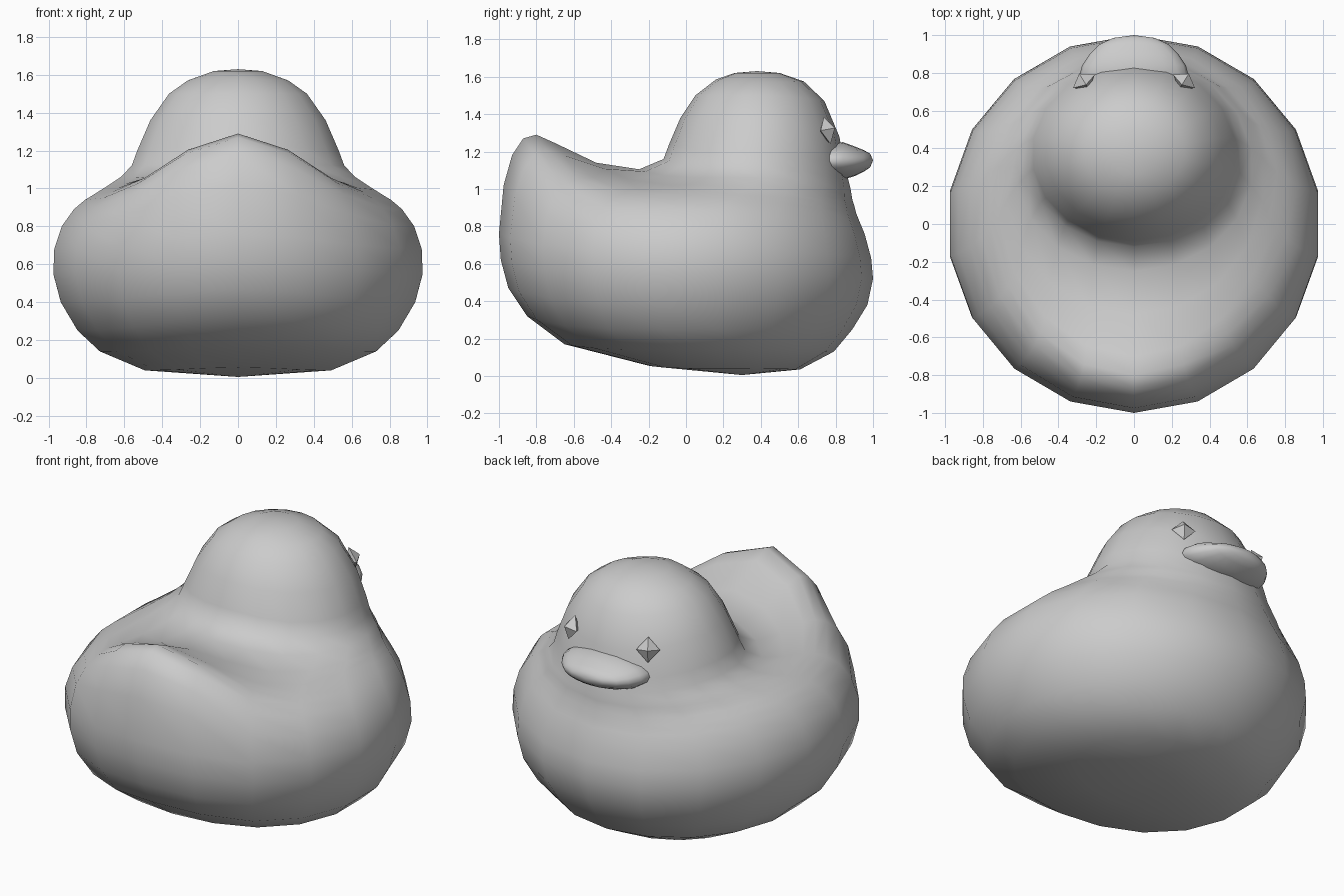
import bpy, bmesh, math
from mathutils import Vector

if "Cube" in bpy.data.objects:
    bpy.data.objects.remove(bpy.data.objects["Cube"])

grey = bpy.data.materials.new("plain grey")
grey.diffuse_color = (0.6, 0.6, 0.6, 1)
grey.use_nodes = True
grey.node_tree.nodes["Principled BSDF"].inputs["Base Color"].default_value = grey.diffuse_color


def finish(name, bm, angle):
    bmesh.ops.recalc_face_normals(bm, faces=bm.faces[:])
    me = bpy.data.meshes.new(name)
    bm.to_mesh(me)
    bm.free()
    me.materials.append(grey)
    ob = bpy.data.objects.new(name, me)
    bpy.context.collection.objects.link(ob)
    bpy.ops.object.select_all(action='DESELECT')
    ob.select_set(True)
    bpy.context.view_layer.objects.active = ob
    if angle:
        bpy.ops.object.shade_smooth_by_angle(angle=math.radians(angle))
    return ob


def loft(bm, rings, start, end):
    # skin closed rings and close both ends with a pole
    rings = [[bm.verts.new(p) for p in r] for r in rings]
    n = len(rings[0])
    for a, b in zip(rings, rings[1:]):
        for i in range(n):
            j = (i + 1) % n
            bm.faces.new((a[i], a[j], b[j], b[i]))
    for ring, pole in ((rings[0], start), (rings[-1], end)):
        p = bm.verts.new(pole)
        for i in range(n):
            bm.faces.new((ring[i], ring[(i + 1) % n], p))


# Body and head in one skin: front y, front z, half width, side z, back y, back z, side y
SECTIONS = [
    (.61, .035, .50, .04, -.20, .055, .20),
    (.79, .13, .74, .14, -.65, .17, .05),
    (.89, .25, .86, .25, -.85, .32, .02),
    (.97, .38, .95, .40, -.95, .47, .0),
    (1.0, .52, .99, .55, -.99, .62, .0),
    (.99, .63, .985, .68, -1.0, .76, .0),
    (.955, .76, .945, .80, -.975, 1.02, .02),
    (.93, .82, .88, .89, -.93, 1.18, .05),
    (.91, .87, .82, .94, -.87, 1.27, .10),
    (.90, .91, .77, .97, -.80, 1.29, .14),
    (.89, .94, .73, .995, -.70, 1.245, .18),
    (.885, .97, .69, 1.02, -.48, 1.14, .24),
    (.88, 1.0, .63, 1.06, -.25, 1.105, .30),
    (.87, 1.04, .57, 1.12, -.12, 1.16, .35),
    (.85, 1.12, .54, 1.20, -.09, 1.24, .37),
    (.82, 1.28, .47, 1.36, -.03, 1.38, .38),
    (.74, 1.47, .37, 1.50, .05, 1.50, .38),
    (.63, 1.575, .27, 1.57, .16, 1.585, .38),
    (.50, 1.62, .13, 1.62, .26, 1.62, .38),
]


def body_ring(yf, zf, rx, zs, yb, zb, cy, n=18):
    pts = []
    for i in range(n):
        t = 2 * math.pi * i / n
        c = math.cos(t)
        y = cy + c * ((yf - cy) if c > 0 else (cy - yb))
        # the back rises to a narrow tail crest
        z = zs + ((zf - zs) * c ** 2 if c > 0 else (zb - zs) * abs(c) ** 5)
        pts.append((rx * math.sin(t), y, z))
    return pts


bm = bmesh.new()
loft(bm, [body_ring(*s) for s in SECTIONS], (0, .3, .005), (0, .38, 1.63))
finish("body", bm, 80)

# Flat wide bill: y, half width, half height, centre z
bm = bmesh.new()
bill = [(.72, .27, .08, 1.15), (.78, .29, .095, 1.15), (.84, .275, .1, 1.15),
        (.90, .235, .08, 1.148), (.95, .185, .058, 1.15), (.985, .11, .036, 1.152)]
loft(bm, [[(w * math.cos(a), y, z + h * math.sin(a))
           for a in (2 * math.pi * k / 20 for k in range(20))]
          for y, w, h, z in bill], (0, .70, 1.15), (0, 1.0, 1.153))
finish("bill", bm, 60)

# Eight-sided diamond eyes
for side, name in ((1, "right_eye"), (-1, "left_eye")):
    out = Vector((side * .5, .82, .28)).normalized()
    across = Vector((0, 0, 1)).cross(out).normalized()
    up = out.cross(across)
    c = Vector((side * .265, .755, 1.312))
    bm = bmesh.new()
    ring = [[c + across * .068, c + up * .075, c - across * .068, c - up * .075]]
    loft(bm, ring, c + out * .05, c - out * .05)
    finish(name, bm, 0)
